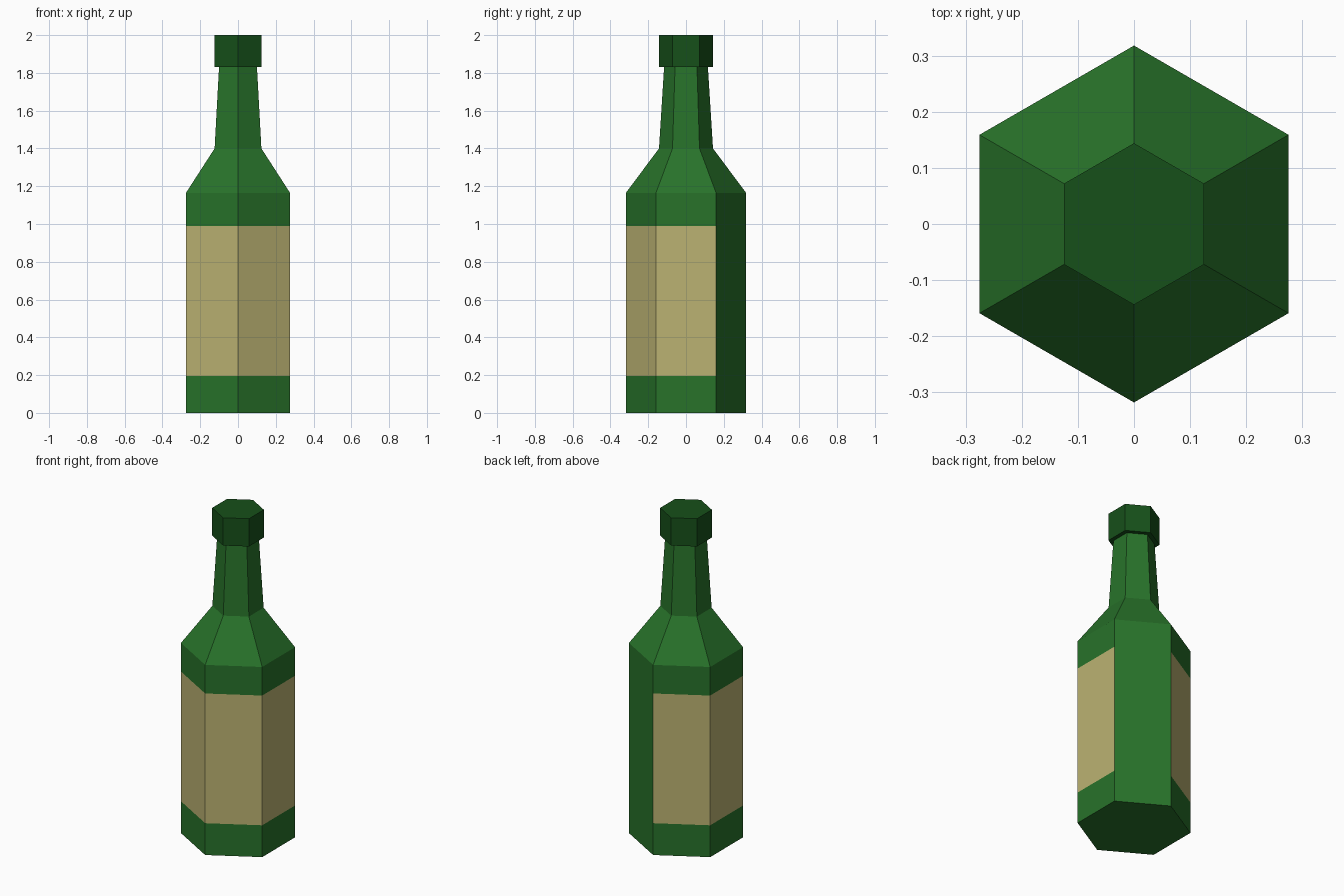
import bpy, bmesh
from math import cos, sin, radians

if "Cube" in bpy.data.objects:
    bpy.data.objects.remove(bpy.data.objects["Cube"])

SIDES = 6


def material(name, rgb):
    m = bpy.data.materials.new(name)
    m.diffuse_color = (*rgb, 1)
    m.use_nodes = True
    m.node_tree.nodes["Principled BSDF"].inputs["Base Color"].default_value = m.diffuse_color
    return m


def hex_lathe(name, profile, mats, close_bottom=False, close_top=False, pick=None):
    """Six-sided turned shape from (radius, z) points; pick(band, side) gives a material slot."""
    bm = bmesh.new()
    rings = []
    for r, z in profile:
        angles = [radians(90 + 360 / SIDES * k) for k in range(SIDES)]
        rings.append([bm.verts.new((r * cos(a), r * sin(a), z)) for a in angles])
    for band, (lo, hi) in enumerate(zip(rings, rings[1:])):
        for k in range(SIDES):
            n = (k + 1) % SIDES
            f = bm.faces.new((lo[k], lo[n], hi[n], hi[k]))
            if pick:
                f.material_index = pick(band, k)
    if close_bottom:
        bm.faces.new(rings[0][::-1])
    if close_top:
        bm.faces.new(rings[-1])
    me = bpy.data.meshes.new(name)
    bm.to_mesh(me)
    bm.free()
    for m in mats:
        me.materials.append(m)
    ob = bpy.data.objects.new(name, me)
    bpy.context.collection.objects.link(ob)
    return ob


glass = material("green_glass", (0.021, 0.17, 0.023))
paper = material("label_paper", (0.5, 0.45, 0.17))
cap_green = material("dark_green_cap", (0.008, 0.08, 0.01))

# Bottle: base, label band, shoulder and neck; label leaves the back-right side bare
R = 0.318
hex_lathe("bottle",
          [(R, 0), (R, 0.195), (R, 0.99), (R, 1.165), (0.143, 1.4), (0.116, 1.83)],
          [glass, paper], close_bottom=True,
          pick=lambda band, side: int(band == 1 and side != SIDES - 1))

# Cap with a small overhanging lip
hex_lathe("cap", [(0.116, 1.83), (0.144, 1.83), (0.144, 2.0)], [cap_green], close_top=True)
